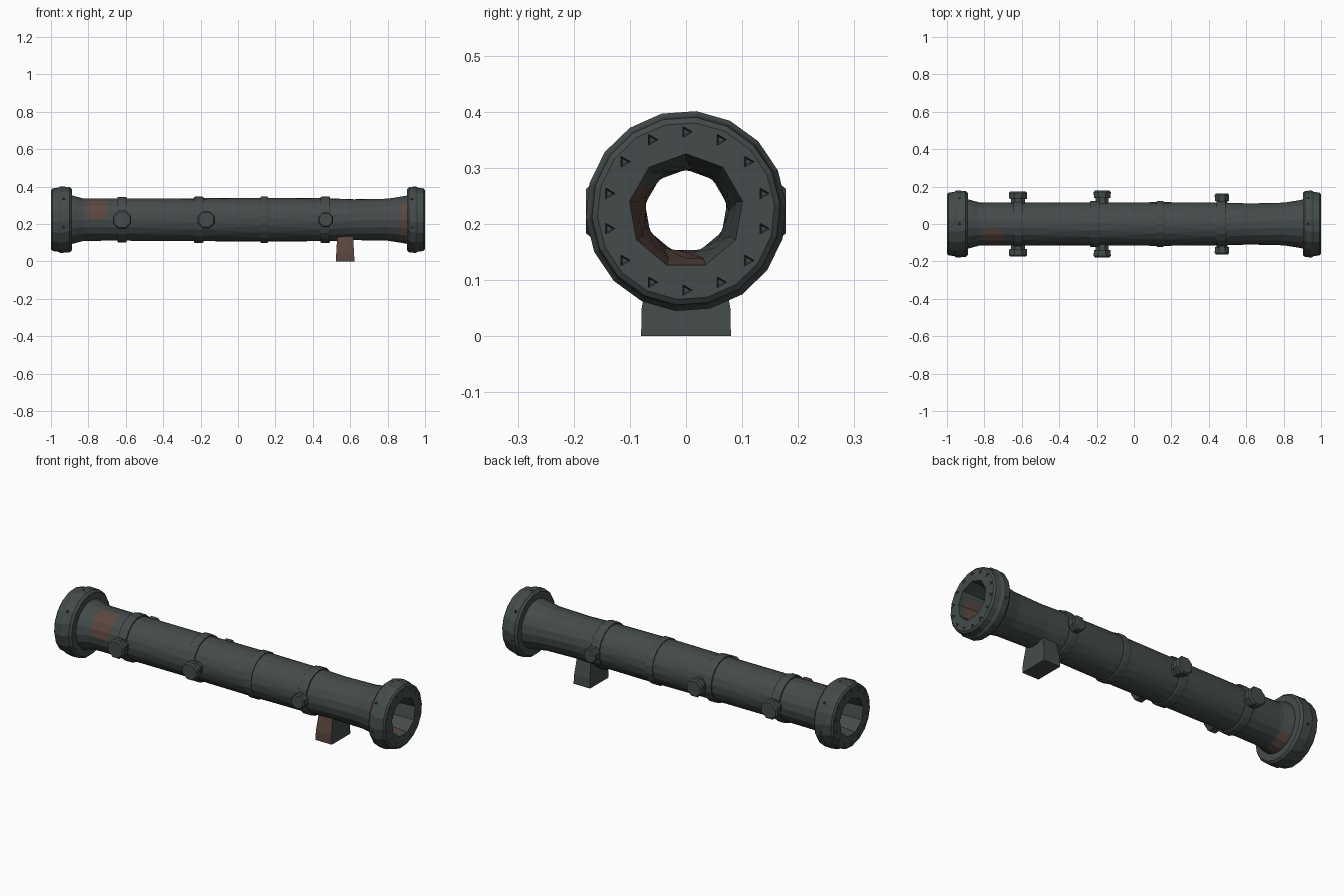
import bpy, bmesh
from math import sin, cos, pi, radians
from mathutils import Matrix, Vector

cube = bpy.data.objects.get("Cube")
if cube:
    bpy.data.objects.remove(cube)

AXIS_Z = 0.223
SIDES = 18


def material(name, rgb):
    m = bpy.data.materials.new(name)
    m.use_nodes = True
    m.diffuse_color = (*rgb, 1)
    m.node_tree.nodes["Principled BSDF"].inputs["Base Color"].default_value = (*rgb, 1)
    return m


STEEL = material("dark_steel", (0.058, 0.070, 0.070))
RUST = material("rust", (0.105, 0.062, 0.050))


def finish(name, bm, rust_rule=None, recalc=True):
    """Turn a bmesh into an object; faces that meet the rule are rusty."""
    if recalc:
        bmesh.ops.recalc_face_normals(bm, faces=bm.faces)
    bm.normal_update()
    for f in bm.faces:
        if rust_rule and rust_rule(f.calc_center_median(), f.normal):
            f.material_index = 1
    mesh = bpy.data.meshes.new(name)
    bm.to_mesh(mesh)
    bm.free()
    mesh.materials.append(STEEL)
    mesh.materials.append(RUST)
    ob = bpy.data.objects.new(name, mesh)
    bpy.context.scene.collection.objects.link(ob)
    return ob


def ring(bm, x, r, phase=0, coarse=False):
    """Ring of points round the pipe axis; coarse puts them on half as many sides."""
    verts = []
    for i in range(SIDES):
        a = 2 * pi * i / SIDES + radians(phase)
        rr = r * cos(2 * pi / SIDES) if coarse and i % 2 else r
        verts.append(bm.verts.new((x, rr * cos(a), AXIS_Z + rr * sin(a))))
    return verts


def skin(bm, rings, closed=False):
    pairs = list(zip(rings, rings[1:]))
    if closed:
        pairs.append((rings[-1], rings[0]))
    for a, b in pairs:
        for i in range(SIDES):
            j = (i + 1) % SIDES
            bm.faces.new((a[i], a[j], b[j], b[i]))


# Barrel: outer wall with flared ends and twisted, faceted middle sections
bm = bmesh.new()
barrel = [(-0.92, 0.134, 0), (-0.88, 0.130, 0), (-0.83, 0.116, 0), (-0.81, 0.115, 0),
          (-0.70, 0.114, 0), (-0.62, 0.114, 0), (-0.21, 0.115, 7), (0.14, 0.117, -4),
          (0.47, 0.115, 6), (0.62, 0.110, 3), (0.80, 0.114, 0), (0.87, 0.125, 0), (0.92, 0.134, 0)]
skin(bm, [ring(bm, *s) for s in barrel])
bmesh.ops.triangulate(bm, faces=[f for f in bm.faces if abs(f.calc_center_median().x) < 0.6])


def barrel_rust(c, n):
    left_patch = -0.81 < c.x < -0.70 and n.y < -0.3 and n.z > 0.1
    right_patch = c.x > 0.87 and n.y < -0.6 and n.z < 0.6
    under_patch = -0.89 < c.x < -0.82 and n.z < -0.6 and n.y > -0.2
    return left_patch or right_patch or under_patch


finish("barrel", bm, barrel_rust)

# Bore: coarse inner wall, narrowing towards the middle, facing inwards
bm = bmesh.new()
bore = [(-0.98, 0.102, 10), (-0.86, 0.090, 10), (-0.6, 0.076, 20), (0.0, 0.074, 10),
        (0.6, 0.076, 0), (0.86, 0.090, 10), (0.98, 0.102, 10)]
skin(bm, [ring(bm, *s, coarse=True) for s in bore])
bmesh.ops.recalc_face_normals(bm, faces=bm.faces)
bm.normal_update()
f0 = bm.faces[:][0]
if f0.normal.dot(f0.calc_center_median() - Vector((f0.calc_center_median().x, 0, AXIS_Z))) > 0:
    bmesh.ops.reverse_faces(bm, faces=bm.faces)
finish("bore", bm, lambda c, n: c.x > 0.6 and c.y < 0.02 and c.z < 0.27, recalc=False)


# End flanges: stepped discs with triangular notches on the face and rim
def notch(bm, pos, direction, size):
    turn = Vector((0, 0, 1)).rotation_difference(direction).to_matrix().to_4x4()
    bmesh.ops.create_cone(bm, cap_ends=True, segments=3, radius1=size * 0.5, radius2=size,
                          depth=0.02, matrix=Matrix.Translation(pos) @ turn)


def flange(name, side, back):
    bm = bmesh.new()
    steps = [(back, 0.118, 0, False), (back, 0.166, 0, False), (back + 0.012, 0.177, 0, False),
             (0.950, 0.179, 4, False), (0.962, 0.172, 4, False), (0.992, 0.168, 4, False),
             (1.0, 0.158, 4, False), (1.0, 0.102, 10, True), (0.97, 0.101, 10, True)]
    skin(bm, [ring(bm, side * x, r, p, c) for x, r, p, c in steps], closed=True)
    ob = finish(name, bm)

    cut = bmesh.new()
    for i in range(14):
        a = 2 * pi * (i + 0.5) / 14
        out = Vector((0, cos(a), sin(a)))
        centre = Vector((0, 0, AXIS_Z))
        notch(cut, centre + out * 0.141 + Vector((side * 0.995, 0, 0)), Vector((side, 0, 0)), 0.013)
        if i % 2:
            notch(cut, centre + out * 0.177 + Vector((side * 0.932, 0, 0)), out, 0.013)
    cutter = finish("notch_cutter", cut)
    cutter.hide_render = True
    mod = ob.modifiers.new("notches", 'BOOLEAN')
    mod.operation = 'DIFFERENCE'
    mod.solver = 'EXACT'
    mod.object = cutter
    bpy.context.view_layer.objects.active = ob
    bpy.ops.object.modifier_apply(modifier=mod.name)
    bpy.data.objects.remove(cutter)


flange("left_end_flange", 1, 0.903)
flange("right_end_flange", -1, 0.888)

# Bands clamped round the barrel
for k, (x, w) in enumerate([(-0.62, 0.05), (-0.21, 0.05), (0.14, 0.042), (0.467, 0.052)]):
    bm = bmesh.new()
    h = w / 2
    prof = [(x - h, 0.108), (x - h, 0.121), (x - h + 0.006, 0.124), (x + h - 0.006, 0.124),
            (x + h, 0.121), (x + h, 0.108)]
    skin(bm, [ring(bm, px, r, 5 * k) for px, r in prof], closed=True)
    finish(f"band_{k + 1}", bm)

# Side knobs: eight-sided heads on short necks, front and back
for k, (x, r, end) in enumerate([(-0.62, 0.053, 0.174), (-0.17, 0.050, 0.178), (0.47, 0.042, 0.162)]):
    for side, label in ((-1, "front"), (1, "back")):
        bm = bmesh.new()
        for y0, y1, r0, r1 in ((0.09, end - 0.036, r * 0.75, r * 0.75),
                               (end - 0.04, end - 0.008, r * 0.95, r),
                               (end - 0.008, end, r, r * 0.86)):
            m = (Matrix.Translation((x, side * (y0 + y1) / 2, AXIS_Z))
                 @ Matrix.Rotation(-side * pi / 2, 4, 'X') @ Matrix.Rotation(pi / 8, 4, 'Z'))
            bmesh.ops.create_cone(bm, cap_ends=True, segments=8, radius1=r0, radius2=r1,
                                  depth=y1 - y0, matrix=m)
        finish(f"{label}_knob_{k + 1}", bm)

# Support foot: block with a slight taper, rusty on its front
bm = bmesh.new()
bmesh.ops.create_cube(bm, size=1)
for v in bm.verts:
    top = v.co.z > 0
    v.co = Vector((0.573 + v.co.x * (0.085 if top else 0.10),
                   v.co.y * (0.125 if top else 0.16), 0.135 if top else 0))
bmesh.ops.bisect_plane(bm, geom=bm.verts[:] + bm.edges[:] + bm.faces[:],
                       plane_co=(0, 0, 0.05), plane_no=(0, 0, 1))
for v in bm.verts:
    if 0.04 < v.co.z < 0.06:
        v.co.y = 0.079 if v.co.y > 0 else -0.079
finish("support_foot", bm, lambda c, n: n.y < -0.7)
